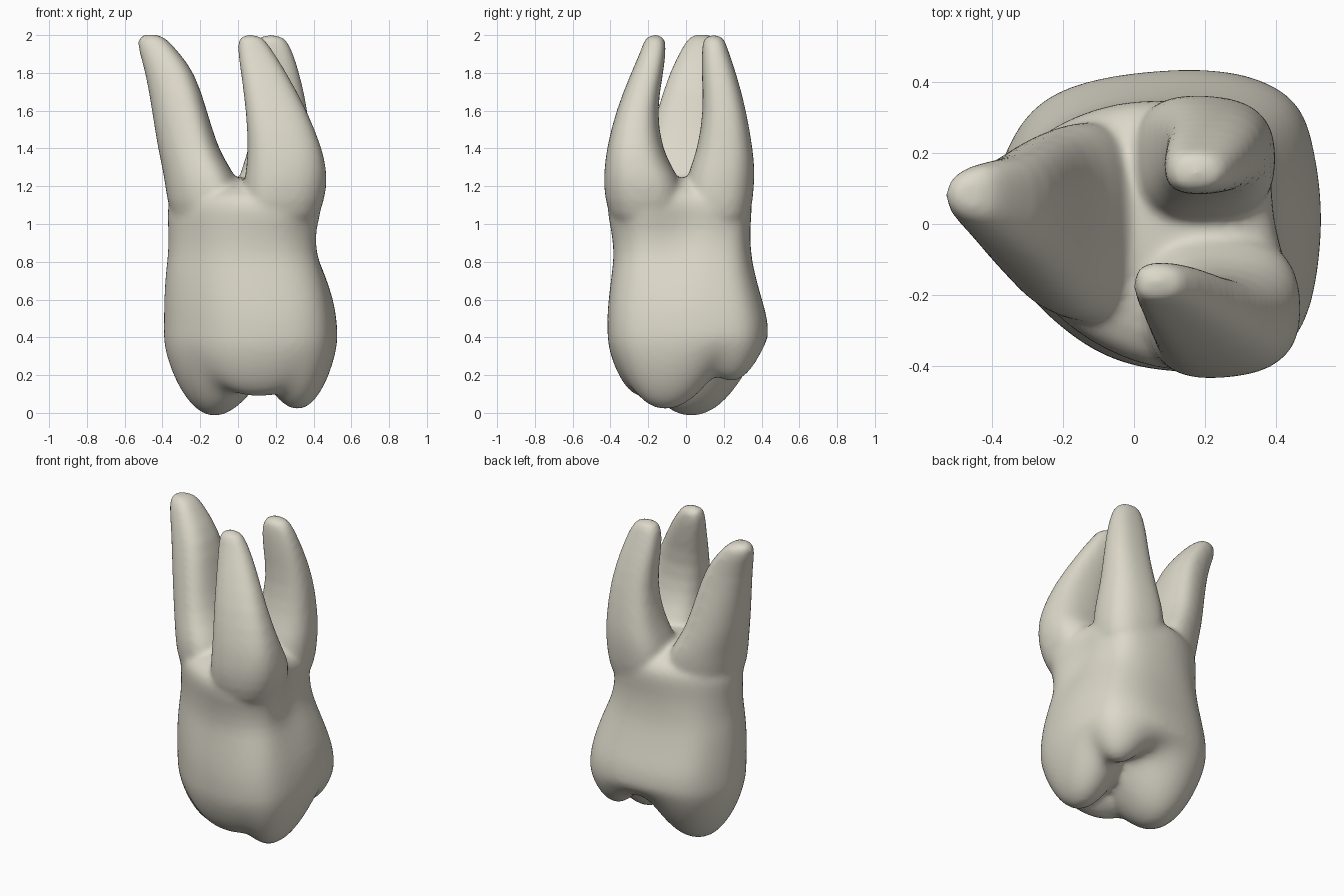
import bpy, bmesh, math
from mathutils import Vector

cube = bpy.data.objects.get("Cube")
if cube:
    bpy.data.objects.remove(cube, do_unlink=True)

bm = bmesh.new()


def loft(rings):
    """Skin a list of equal-length point rings and close both ends."""
    loops = [[bm.verts.new(p) for p in ring] for ring in rings]
    n = len(loops[0])
    for a, b in zip(loops, loops[1:]):
        for i in range(n):
            j = (i + 1) % n
            bm.faces.new((a[i], a[j], b[j], b[i]))
    bm.faces.new(loops[0])
    bm.faces.new(loops[-1])


def unit_outline(points, steps=3):
    """Closed Catmull-Rom curve through the points, scaled to a unit box."""
    xs, ys = zip(*points)
    mid = Vector((max(xs) + min(xs), max(ys) + min(ys))) / 2
    half = Vector((max(xs) - min(xs), max(ys) - min(ys))) / 2
    pts = [Vector(((x - mid.x) / half.x, (y - mid.y) / half.y)) for x, y in points]
    n = len(pts)
    out = []
    for i in range(n):
        a, b, c, d = (pts[(i + k) % n] for k in (-1, 0, 1, 2))
        for s in range(steps):
            t = s / steps
            out.append(0.5 * (2 * b + (c - a) * t + (2 * a - 5 * b + 4 * c - d) * t ** 2
                              + (3 * b - a - 3 * c + d) * t ** 3))
    return out


# Cross-sections of crown and neck
crown = unit_outline([(.52, -.05), (.505, .18), (.44, .35), (.24, .43), (-.08, .41),
                      (-.28, .32), (-.38, .12), (-.37, -.06), (-.28, -.22), (-.1, -.37),
                      (.1, -.425), (.33, -.41), (.47, -.3)])
neck = unit_outline([(.41, 0), (.395, .16), (.33, .3), (.18, .345), (-.05, .34),
                     (-.26, .25), (-.37, .1), (-.36, -.06), (-.27, -.21), (-.12, -.34),
                     (.08, -.42), (.3, -.41), (.46, -.25)])


def wall_ring(z, x0, x1, y0, y1, neckness):
    ring = []
    for c, k in zip(crown, neck):
        p = c.lerp(k, neckness)
        ring.append(((x0 + x1) / 2 + p.x * (x1 - x0) / 2,
                     (y0 + y1) / 2 + p.y * (y1 - y0) / 2, z))
    return ring


# Cusps of the chewing surface: x, y, height, steepness in x and y
cusps = [(-.17, .03, -.035, 2.5, 2.0), (.385, -.13, -.035, 3.4, 2.6),
         (.1, -.28, .05, .8, 4.0), (.37, .29, .1, 4.0, 4.0)]
RIM, PIT, CX = 0.42, 0.27, 0.07


def chewing_height(x, y, s):
    low = min(z + kx * (x - cx) ** 2 + ky * (y - cy) ** 2 for cx, cy, z, kx, ky in cusps)
    return RIM - math.sqrt(1 - s ** 3.4) * (RIM - min(low, PIT))


# Crown and neck walls, from the root fork down to the widest level
walls = [(1.25, -.06, .2, -.06, .14, 1), (1.22, -.23, .33, -.25, .26, 1),
         (1.16, -.35, .435, -.39, .337, 1), (1.08, -.37, .45, -.415, .347, 1),
         (.97, -.362, .418, -.388, .333, .8), (.84, -.363, .43, -.376, .342, .4),
         (.75, -.377, .464, -.388, .358, .2), (.6, -.385, .505, -.408, .4, 0),
         (.5, -.386, .52, -.415, .43, 0), (RIM, -.387, .527, -.413, .433, 0)]
rings = [wall_ring(*w) for w in walls]

# Chewing surface, closing in toward the middle
rim = rings[-1]
for s in (.995, .98, .95, .9, .84, .77, .69, .6, .51, .42, .33, .24, .15, .06):
    ring = []
    for x, y, _ in rim:
        px, py = CX + (x - CX) * s, y * s
        ring.append((px, py, chewing_height(px, py, s)))
    rings.append(ring)
loft(rings)


def rounded(value, power):
    return math.copysign(abs(value) ** (2 / power), value)


def add_root(sections, power, flare, sides=28):
    """Loft squarish ovals, broader toward +x by the flare:
    z, centre x, centre y, radius x, radius y."""
    rings = []
    for z, cx, cy, rx, ry in sections:
        ring = []
        for i in range(sides):
            a = math.tau * i / sides
            u, v = rounded(math.cos(a), power), rounded(math.sin(a), power)
            ring.append((cx + rx * u, cy + ry * v * (1 + flare * u), z))
        rings.append(ring)
    loft(rings)


# Side root
add_root([(.92, -.12, 0, .15, .2), (1.05, -.165, .0, .2, .27), (1.2, -.185, .005, .2, .277),
          (1.3, -.222, .015, .18, .255), (1.4, -.265, .025, .16, .225),
          (1.6, -.31, .035, .146, .183), (1.8, -.357, .05, .132, .135),
          (1.92, -.425, .075, .103, .1), (1.98, -.455, .085, .078, .076),
          (2.005, -.467, .085, .045, .045)], 2.4, .22)
# Front root
add_root([(.92, .2, -.17, .16, .16), (1.05, .23, -.21, .208, .205),
          (1.2, .252, -.225, .223, .212), (1.3, .255, -.253, .212, .178),
          (1.4, .25, -.273, .197, .147), (1.6, .205, -.265, .163, .107),
          (1.8, .137, -.205, .122, .086), (1.92, .09, -.172, .093, .066),
          (1.975, .072, -.165, .073, .056), (2.003, .064, -.162, .042, .034)], 2.6, -.08)
# Back root
add_root([(.92, .18, .14, .15, .15), (1.05, .19, .165, .2, .18),
          (1.2, .195, .178, .205, .183), (1.3, .21, .193, .188, .17),
          (1.4, .222, .207, .166, .146), (1.6, .235, .207, .137, .113),
          (1.8, .205, .174, .122, .092), (1.92, .185, .153, .102, .07),
          (1.975, .178, .148, .08, .058), (2.002, .172, .146, .045, .035)], 2.6, -.07)

bmesh.ops.recalc_face_normals(bm, faces=bm.faces)
mesh = bpy.data.meshes.new("molar_tooth")
bm.to_mesh(mesh)
bm.free()
tooth = bpy.data.objects.new("molar_tooth", mesh)
bpy.context.collection.objects.link(tooth)

# Ivory enamel
IVORY = (0.72, 0.69, 0.59, 1)
ivory = bpy.data.materials.new("ivory")
ivory.use_nodes = True
ivory.diffuse_color = IVORY
ivory.node_tree.nodes["Principled BSDF"].inputs["Base Color"].default_value = IVORY
mesh.materials.append(ivory)

# Round the lofts, fuse crown and roots into one skin, then soften the joins
round_off = tooth.modifiers.new("round", 'SUBSURF')
round_off.levels = round_off.render_levels = 1
fuse = tooth.modifiers.new("fuse", 'REMESH')
fuse.mode = 'VOXEL'
fuse.voxel_size = 0.016
fuse.use_smooth_shade = True
soften = tooth.modifiers.new("soften", 'SMOOTH')
soften.factor = 0.5
soften.iterations = 10
